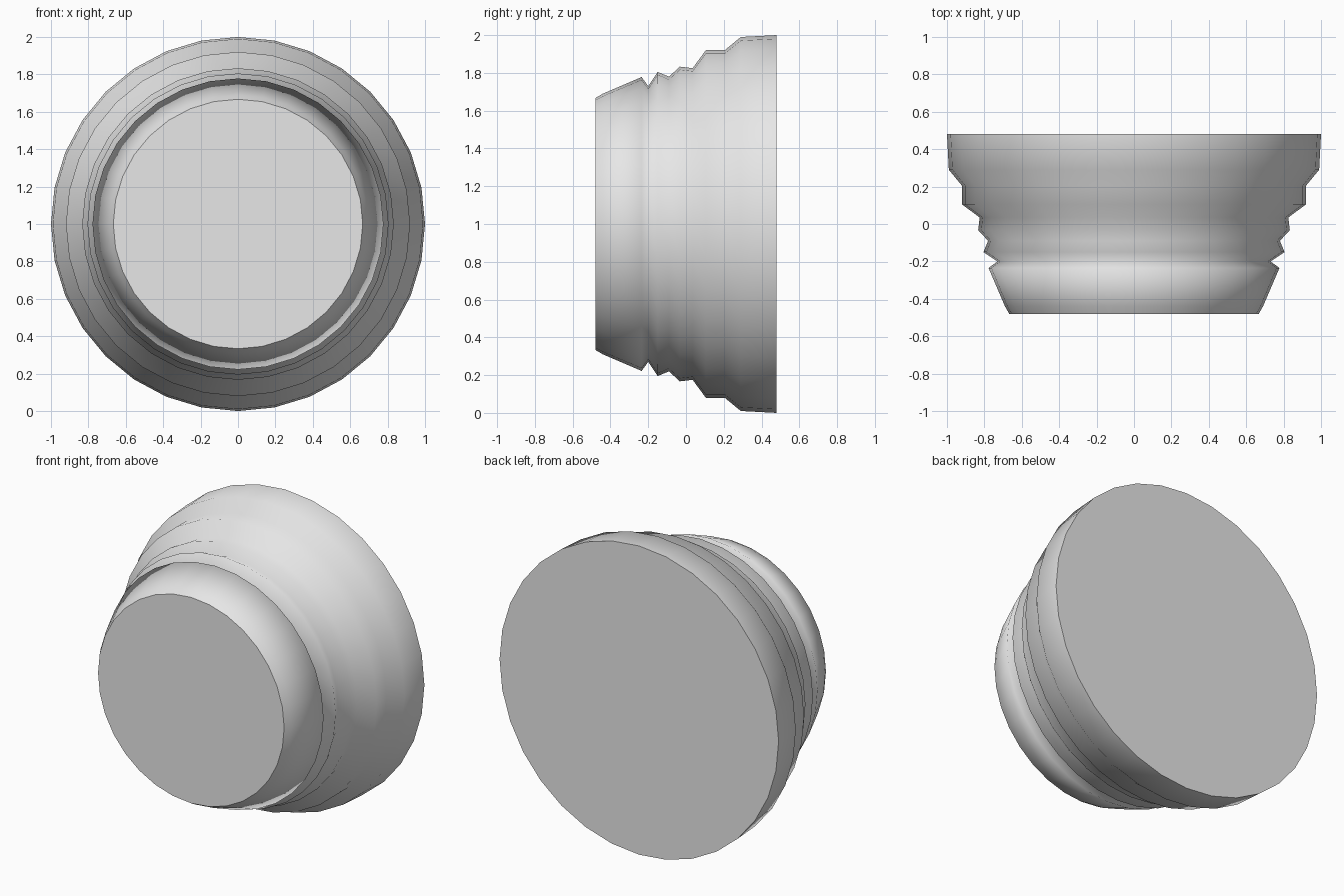
import bpy, bmesh, math

if "Cube" in bpy.data.objects:
    bpy.data.objects.remove(bpy.data.objects["Cube"])

SIDES = 32
# (y, radius) from the front cap to the back cap
PROFILE = [(-0.48, 0.667), (-0.44, 0.69), (-0.235, 0.778), (-0.20, 0.73),
           (-0.15, 0.805), (-0.09, 0.78), (-0.033, 0.833), (0.035, 0.825),
           (0.105, 0.92), (0.205, 0.92), (0.29, 0.99), (0.48, 1.0)]

grey = bpy.data.materials.new("plain grey")
grey.diffuse_color = (0.8, 0.8, 0.8, 1)
grey.use_nodes = True
grey.node_tree.nodes["Principled BSDF"].inputs["Base Color"].default_value = grey.diffuse_color

# Stepped round body turned about the y axis
bm = bmesh.new()
rings = []
for y, r in PROFILE:
    rings.append([bm.verts.new((r * math.sin(2 * math.pi * i / SIDES), y,
                                1 + r * math.cos(2 * math.pi * i / SIDES)))
                  for i in range(SIDES)])
for a, b in zip(rings, rings[1:]):
    for i in range(SIDES):
        j = (i + 1) % SIDES
        bm.faces.new((a[i], a[j], b[j], b[i])).smooth = True

# Flat end caps with sharp rims
for ring in (rings[0], rings[-1]):
    cap = bm.faces.new(ring)
    for e in cap.edges:
        e.smooth = False
bmesh.ops.recalc_face_normals(bm, faces=bm.faces)

mesh = bpy.data.meshes.new("stepped_body")
bm.to_mesh(mesh)
bm.free()
mesh.materials.append(grey)
body = bpy.data.objects.new("stepped_body", mesh)
bpy.context.collection.objects.link(body)
